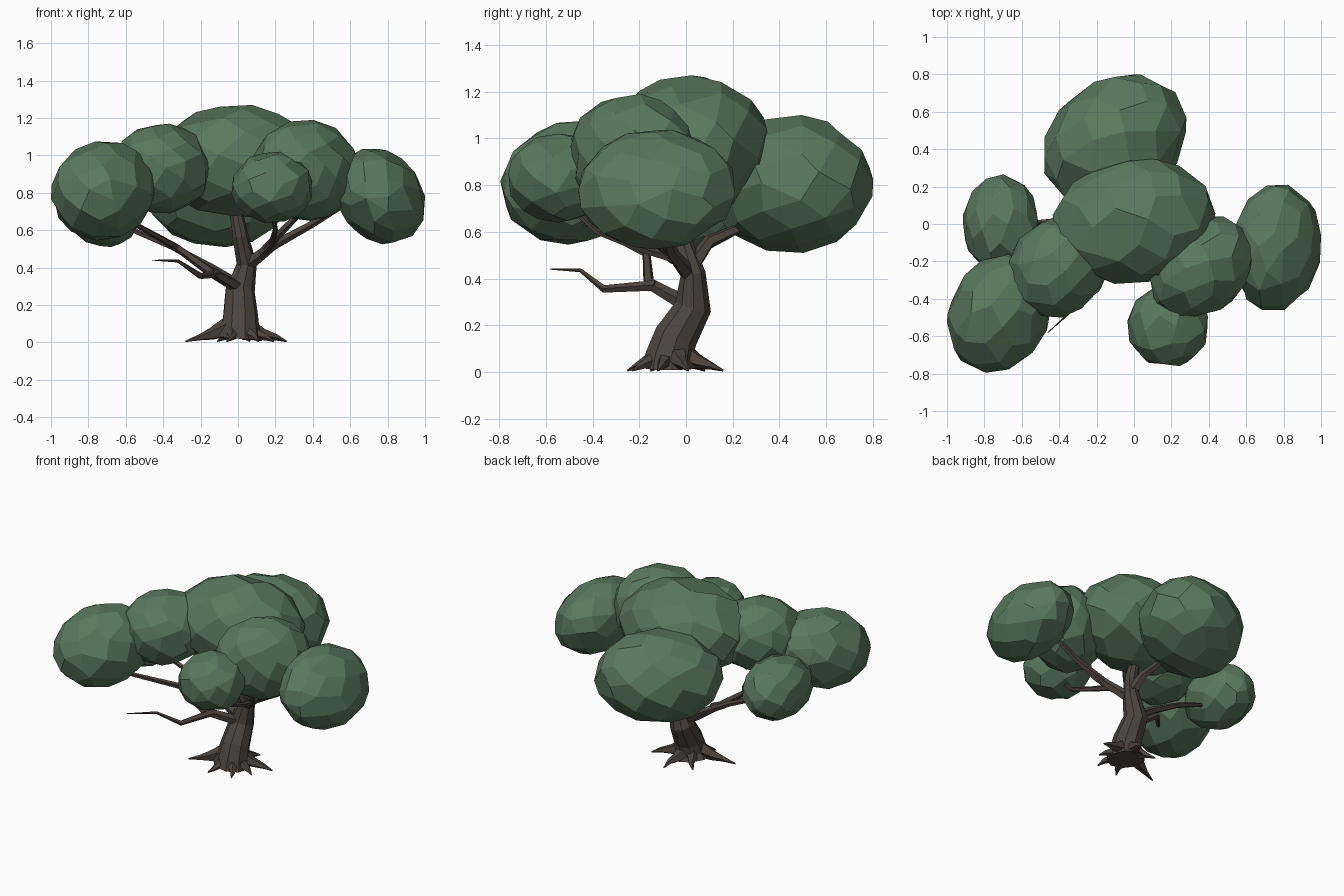
import bpy, bmesh, math, random
from mathutils import Vector, Euler

if "Cube" in bpy.data.objects:
    bpy.data.objects.remove(bpy.data.objects["Cube"])

random.seed(4)


def material(name, color):
    m = bpy.data.materials.new(name)
    m.diffuse_color = (*color, 1)
    m.use_nodes = True
    m.node_tree.nodes["Principled BSDF"].inputs["Base Color"].default_value = m.diffuse_color
    return m


LEAF = material("leaf_green", (0.10, 0.19, 0.11))
BARK = material("bark_brown", (0.075, 0.058, 0.048))


def add_object(name, bm, mat):
    bmesh.ops.recalc_face_normals(bm, faces=bm.faces[:])
    mesh = bpy.data.meshes.new(name)
    bm.to_mesh(mesh)
    bm.free()
    mesh.materials.append(mat)
    obj = bpy.data.objects.new(name, mesh)
    bpy.context.collection.objects.link(obj)
    return obj


def leaf_clump(name, center, radii, tilt=(0, 0, 0), shape=(1, 1, 1), count=64):
    """Faceted hull of scattered sphere points, tilted, then fitted to its extents."""
    rot = Euler([math.radians(a) for a in tilt])
    pts = []
    for i in range(count):
        z = 1 - 2 * (i + 0.5) / count
        a = i * 2.39996 + random.uniform(-0.15, 0.15)
        r = math.sqrt(1 - z * z)
        p = Vector((r * math.cos(a), r * math.sin(a), z))
        p = Vector([c * s for c, s in zip(p, shape)])
        p.rotate(rot)
        pts.append(p)
    lo = [min(p[k] for p in pts) for k in range(3)]
    hi = [max(p[k] for p in pts) for k in range(3)]
    bm = bmesh.new()
    for p in pts:
        bm.verts.new([center[k] + radii[k] * (2 * (p[k] - lo[k]) / (hi[k] - lo[k]) - 1)
                      for k in range(3)])
    bmesh.ops.convex_hull(bm, input=bm.verts[:])
    bmesh.ops.dissolve_limit(bm, angle_limit=math.radians(16),
                             verts=bm.verts[:], edges=bm.edges[:])
    add_object(name, bm, LEAF)


def limb(name, path, sides=5):
    """Tapered faceted tube through (x, y, z, radius) points."""
    bm = bmesh.new()
    pts = [Vector(p[:3]) for p in path]
    rings = []
    side = None
    for i, p in enumerate(pts):
        d = (pts[min(i + 1, len(pts) - 1)] - pts[max(i - 1, 0)]).normalized()
        if side is None:
            side = d.orthogonal()
        side = (side - d * side.dot(d)).normalized()
        up = d.cross(side)
        rings.append([bm.verts.new(p + path[i][3] * (side * math.cos(t) + up * math.sin(t)))
                      for t in (2 * math.pi * k / sides for k in range(sides))])
    for a, b in zip(rings, rings[1:]):
        for k in range(sides):
            n = (k + 1) % sides
            bm.faces.new((a[k], a[n], b[n], b[k]))
    bm.faces.new(rings[0])
    bm.faces.new(rings[-1])
    add_object(name, bm, BARK)


# Foliage clumps
leaf_clump("crown_top", (0, 0.02, 0.97), (0.435, 0.34, 0.30), (0, 0, 8), (1.28, 1, 0.9))
leaf_clump("crown_back", (-0.10, 0.445, 0.805), (0.38, 0.355, 0.295), (0, 0, 40), (1.25, 1, 0.9))
leaf_clump("crown_left_front", (-0.72, -0.475, 0.81), (0.28, 0.32, 0.265), (12, 0, -25), (1, 1.25, 1))
leaf_clump("crown_left_back", (-0.71, 0.0, 0.715), (0.205, 0.265, 0.205))
leaf_clump("crown_left_middle", (-0.41, -0.23, 0.93), (0.265, 0.27, 0.24), (0, 0, -30), (1, 1.15, 1))
leaf_clump("crown_right_middle", (0.365, -0.235, 0.92), (0.28, 0.275, 0.27), (0, 0, 45), (1.3, 1, 1))
leaf_clump("crown_right", (0.76, -0.125, 0.78), (0.24, 0.335, 0.255), (0, 45, -8), (1.2, 1.4, 1))
leaf_clump("crown_front", (0.18, -0.545, 0.83), (0.215, 0.215, 0.19), count=52)

# Trunk
limb("trunk", [(0.005, -0.07, 0.02, 0.125), (0.01, -0.07, 0.07, 0.106), (0.012, -0.045, 0.15, 0.095),
               (0.01, 0.03, 0.28, 0.08), (0.045, 0.03, 0.42, 0.055),
               (0.012, -0.02, 0.57, 0.044), (-0.03, -0.01, 0.80, 0.03)], 9)

# Roots spreading flat over the ground
for i, (x, y) in enumerate([(-0.28, -0.15), (-0.11, 0.08), (0.06, 0.16), (0.26, 0.01),
                            (0.19, -0.12), (0.11, -0.23), (-0.06, -0.25)]):
    dy = y + 0.06
    limb(f"root_{i + 1}", [(x * 0.2, -0.06 + dy * 0.2, 0.08, 0.055),
                           (x * 0.5, -0.06 + dy * 0.5, 0.045, 0.034),
                           (x * 0.75 + 0.01, -0.06 + dy * 0.75, 0.028, 0.018),
                           (x, y, 0.006, 0.004)])

# Branches reaching into the foliage
limb("branch_left_back", [(0.02, 0.02, 0.29, 0.035), (-0.15, 0.02, 0.40, 0.025),
                          (-0.35, 0.02, 0.51, 0.018), (-0.60, 0.0, 0.615, 0.013)])
limb("branch_left_front", [(0.01, 0.0, 0.29, 0.035), (-0.15, -0.16, 0.38, 0.026),
                           (-0.33, -0.17, 0.51, 0.02), (-0.58, -0.45, 0.65, 0.013)])
limb("bare_branch", [(-0.11, -0.13, 0.37, 0.024), (-0.20, -0.35, 0.355, 0.017),
                     (-0.32, -0.45, 0.435, 0.009), (-0.46, -0.58, 0.44, 0.002)])
limb("branch_back", [(0.04, 0.03, 0.46, 0.036), (0.01, 0.10, 0.56, 0.028), (-0.04, 0.26, 0.63, 0.02)])
limb("branch_right", [(0.045, 0.02, 0.41, 0.038), (0.19, -0.07, 0.52, 0.026),
                      (0.40, -0.11, 0.635, 0.02), (0.62, -0.12, 0.77, 0.014)])
limb("branch_right_middle", [(0.13, -0.05, 0.48, 0.026), (0.21, -0.13, 0.57, 0.022),
                             (0.34, -0.2, 0.70, 0.016)])
limb("branch_front", [(0.15, -0.06, 0.49, 0.022), (0.18, -0.2, 0.53, 0.018),
                      (0.20, -0.38, 0.60, 0.014), (0.18, -0.52, 0.73, 0.01)])
